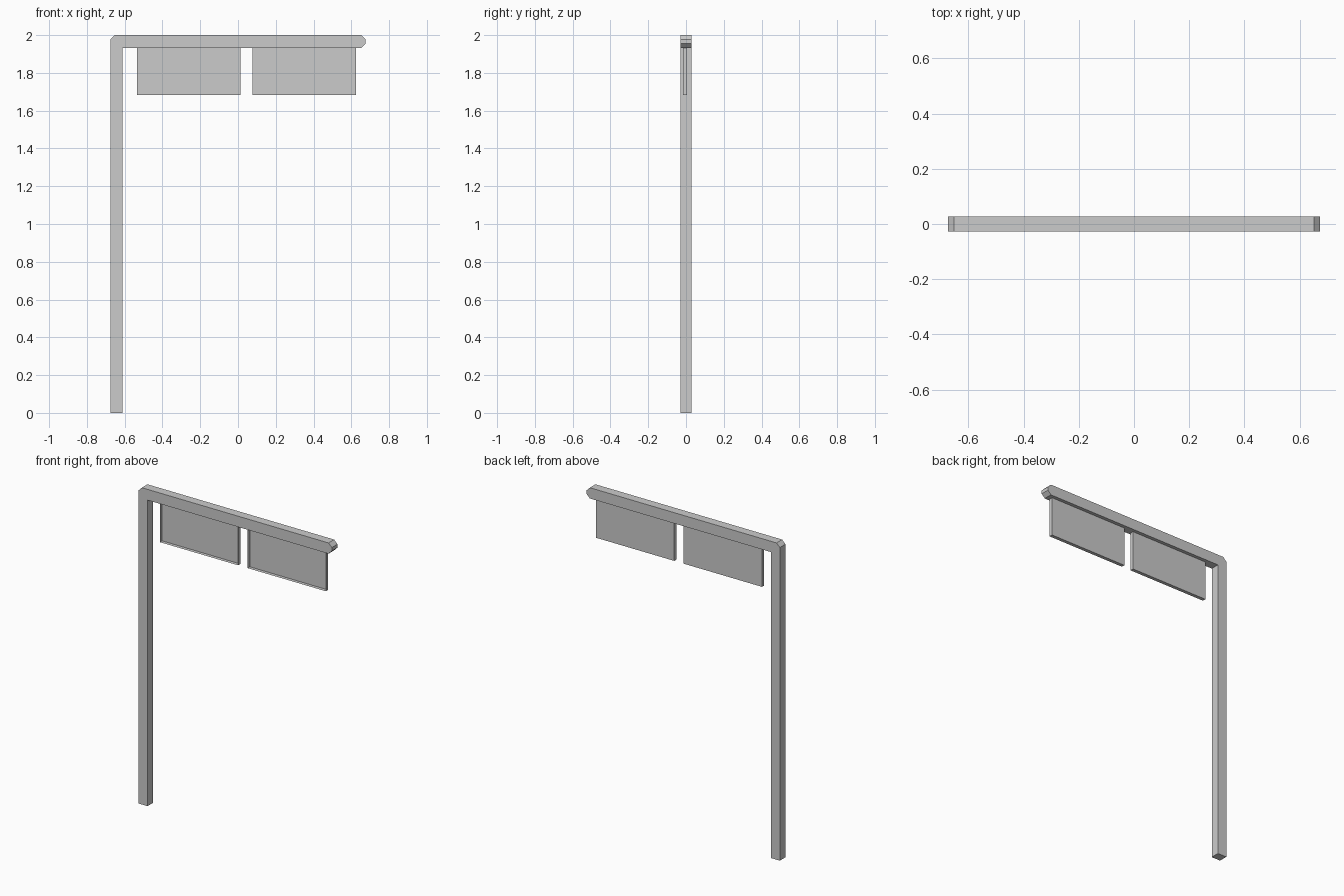
import bpy, bmesh

if "Cube" in bpy.data.objects:
    bpy.data.objects.remove(bpy.data.objects["Cube"])


def make_object(name, bm):
    mesh = bpy.data.meshes.new(name)
    bm.to_mesh(mesh)
    bm.free()
    obj = bpy.data.objects.new(name, mesh)
    bpy.context.collection.objects.link(obj)
    return obj


# Post and arm: one bent outline with clipped corners, extruded through y
HALF_W, HALF_D, C = 0.675, 0.028, 0.023
ARM_BOTTOM, POST_INNER = 1.932, -0.612
outline = [
    (-HALF_W, 0), (POST_INNER, 0), (POST_INNER, ARM_BOTTOM),
    (HALF_W - C, ARM_BOTTOM), (HALF_W, ARM_BOTTOM + C),
    (HALF_W, 2 - C), (HALF_W - C, 2), (-HALF_W + C, 2), (-HALF_W, 2 - C),
]
bm = bmesh.new()
face = bm.faces.new([bm.verts.new((x, -HALF_D, z)) for x, z in outline])
ext = bmesh.ops.extrude_face_region(bm, geom=[face], use_keep_orig=True)
moved = [v for v in ext["geom"] if isinstance(v, bmesh.types.BMVert)]
bmesh.ops.translate(bm, verts=moved, vec=(0, 2 * HALF_D, 0))
bmesh.ops.recalc_face_normals(bm, faces=bm.faces)
make_object("post_and_arm", bm)


# Hanging sign trays: thin boxes open at the front, top against the arm
def sign_tray(name, x0, x1, z0=1.683, z1=ARM_BOTTOM, y0=-0.016, y1=0.006):
    bm = bmesh.new()
    bmesh.ops.create_cube(bm, size=1)
    for v in bm.verts:
        v.co.x = x1 if v.co.x > 0 else x0
        v.co.y = y1 if v.co.y > 0 else y0
        v.co.z = z1 if v.co.z > 0 else z0
    bm.normal_update()
    open_sides = [f for f in bm.faces if f.normal.y < -0.9 or f.normal.z > 0.9]
    bmesh.ops.delete(bm, geom=open_sides, context="FACES")
    return make_object(name, bm)


for name, x0 in (("left_sign", -0.535), ("right_sign", 0.078)):
    sign_tray(name, x0, x0 + 0.547)
